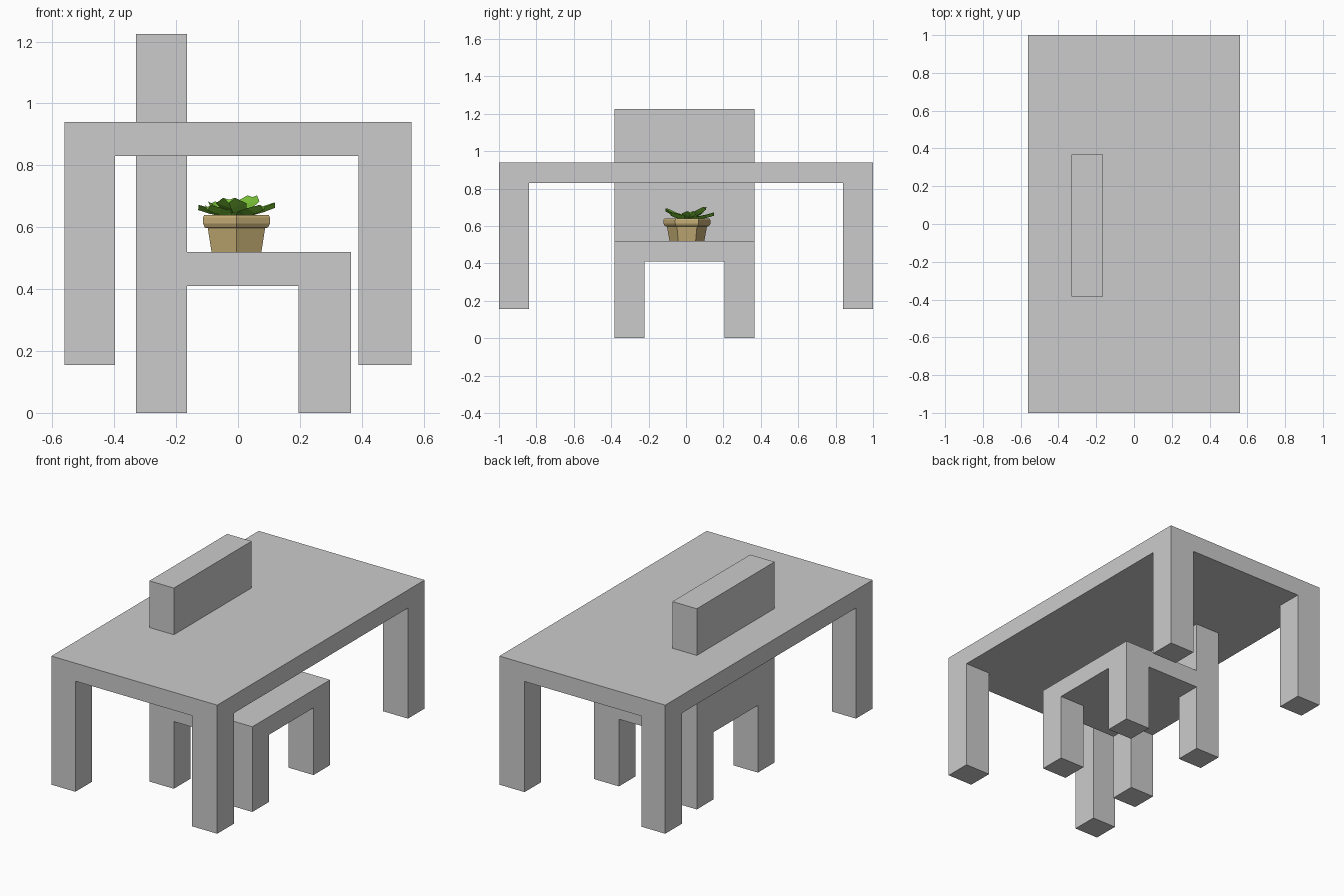
import bpy, bmesh, math
from mathutils import Matrix, Vector

if "Cube" in bpy.data.objects:
    bpy.data.objects.remove(bpy.data.objects["Cube"])


def material(name, color):
    m = bpy.data.materials.new(name)
    m.diffuse_color = (*color, 1)
    m.use_nodes = True
    m.node_tree.nodes["Principled BSDF"].inputs["Base Color"].default_value = m.diffuse_color
    return m


def finish(name, bm, mat=None):
    bmesh.ops.recalc_face_normals(bm, faces=bm.faces)
    me = bpy.data.meshes.new(name)
    bm.to_mesh(me)
    bm.free()
    ob = bpy.data.objects.new(name, me)
    bpy.context.collection.objects.link(ob)
    if mat:
        me.materials.append(mat)
    return ob


def block_solid(name, cuts, filled):
    """One seamless solid made of the filled cells between the x, y and z cuts."""
    bm = bmesh.new()
    n = [len(c) - 1 for c in cuts]

    def solid(c):
        return all(0 <= c[a] < n[a] for a in range(3)) and filled(*c)

    for i in range(n[0]):
        for j in range(n[1]):
            for k in range(n[2]):
                cell = (i, j, k)
                if not solid(cell):
                    continue
                for a in range(3):
                    b, c = (a + 1) % 3, (a + 2) % 3
                    for s in (0, 1):
                        near = list(cell)
                        near[a] += 2 * s - 1
                        if solid(near):
                            continue
                        verts = []
                        for u, v in ((0, 0), (1, 0), (1, 1), (0, 1)):
                            p = [0, 0, 0]
                            p[a] = cuts[a][cell[a] + s]
                            p[b] = cuts[b][cell[b] + u]
                            p[c] = cuts[c][cell[c] + v]
                            verts.append(bm.verts.new(p))
                        bm.faces.new(verts)
    bmesh.ops.remove_doubles(bm, verts=bm.verts, dist=1e-4)
    bmesh.ops.recalc_face_normals(bm, faces=bm.faces)
    bmesh.ops.dissolve_limit(bm, angle_limit=0.01, verts=bm.verts, edges=bm.edges)
    return finish(name, bm)


# Table: top slab on four corner legs
block_solid("table",
            ([-0.56, -0.398, 0.39, 0.56], [-1, -0.84, 0.84, 1], [0.155, 0.83, 0.94]),
            lambda i, j, k: k == 1 or (i != 1 and j != 1))

# Chair: four legs, seat, and a backrest passing through the table top
block_solid("chair",
            ([-0.33, -0.165, 0.196, 0.365], [-0.383, -0.222, 0.207, 0.367],
             [0, 0.41, 0.52, 1.225]),
            lambda i, j, k: k == 1 or (k == 0 and i != 1 and j != 1) or (k == 2 and i == 0))

clay = material("clay", (0.56, 0.42, 0.18))
earth = material("earth", (0.10, 0.06, 0.03))
green = material("leaf_green", (0.20, 0.56, 0.04))
CX, CY = -0.005, 0.005


def ring(bm, r, z, sides=6):
    return [bm.verts.new((CX + r * math.cos(t), CY + r * math.sin(t), z))
            for t in (math.pi / 2 + math.tau * i / sides for i in range(sides))]


# Flower pot: six-sided, flared, with a thick rim
bm = bmesh.new()
profile = [(0.093, 0.52), (0.107, 0.597), (0.118, 0.599), (0.125, 0.612),
           (0.125, 0.632), (0.120, 0.64), (0.106, 0.64), (0.102, 0.615)]
rings = [ring(bm, r, z) for r, z in profile]
bm.faces.new(rings[0])
bm.faces.new(rings[-1])
for lo, hi in zip(rings, rings[1:]):
    for i in range(6):
        bm.faces.new((lo[i], lo[i - 1], hi[i - 1], hi[i]))
finish("flower_pot", bm, clay)

# Soil
bm = bmesh.new()
bm.faces.new(ring(bm, 0.104, 0.625))
finish("soil", bm, earth)


# Succulent leaves: broad, slightly cupped blades
def leaf(index, angle, tilt, length, width):
    bm = bmesh.new()
    rows = []
    for t, w, lift in ((0, 0.25, 0), (0.4, 0.85, 0), (0.72, 1, 0.04), (1, 0.4, 0.10)):
        x, half, z = t * length, w * width / 2, lift * length
        top = [bm.verts.new((x, y, z + dz)) for y, dz in
               ((-half, 0.009), (0, 0.003), (half, 0.009))]
        under = bm.verts.new((x, 0, z - 0.008))
        rows.append(top + [under])
    for a, b in zip(rows, rows[1:]):
        for i in range(4):
            bm.faces.new((a[i - 1], a[i], b[i], b[i - 1]))
    bm.faces.new(rows[0])
    bm.faces.new(rows[-1])
    bm.transform(Matrix.Translation(Vector((CX, CY, 0.638)))
                 @ Matrix.Rotation(math.radians(angle), 4, 'Z')
                 @ Matrix.Rotation(-math.radians(tilt), 4, 'Y'))
    finish(f"leaf_{index}", bm, green)


for n, spec in enumerate([(8, 9, 0.128, 0.08), (62, 21, 0.125, 0.085),
                          (95, 4, 0.145, 0.08), (178, 6, 0.125, 0.08),
                          (135, 12, 0.12, 0.08), (258, 17, 0.125, 0.10),
                          (315, 6, 0.125, 0.08), (218, 6, 0.12, 0.08)]):
    leaf(n + 1, *spec)
